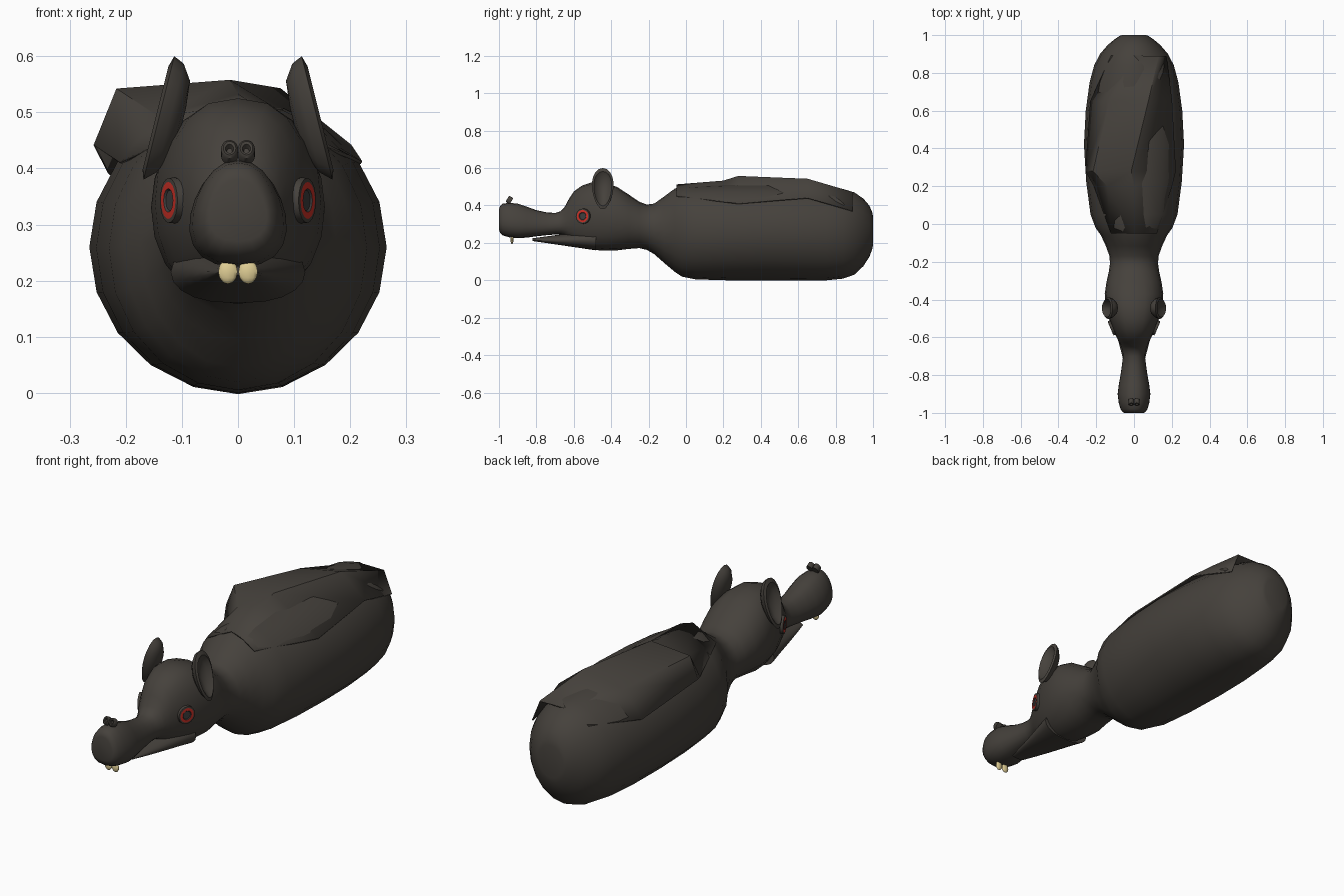
import bpy
import bmesh
from math import cos, sin, pi, radians
from mathutils import Vector, Matrix

if "Cube" in bpy.data.objects:
    bpy.data.objects.remove(bpy.data.objects["Cube"])


def material(name, colour):
    mat = bpy.data.materials.new(name)
    mat.use_nodes = True
    mat.diffuse_color = (*colour, 1)
    mat.node_tree.nodes["Principled BSDF"].inputs["Base Color"].default_value = (*colour, 1)
    return mat


FUR = material("dark brown grey", (.06, .053, .045))
RED = material("eye red", (.6, .03, .02))
PUPIL = material("pupil grey", (.05, .05, .05))
IVORY = material("tooth ivory", (.75, .62, .3))


def finish(name, bm, mats, angle=50):
    """Turn a bmesh into a smooth-shaded object."""
    bmesh.ops.recalc_face_normals(bm, faces=bm.faces)
    mesh = bpy.data.meshes.new(name)
    bm.to_mesh(mesh)
    bm.free()
    for mat in mats:
        mesh.materials.append(mat)
    mesh.shade_smooth()
    mesh.set_sharp_from_angle(angle=radians(angle))
    obj = bpy.data.objects.new(name, mesh)
    bpy.context.scene.collection.objects.link(obj)
    return obj


def loft(rings, closed=True):
    """Skin a row of rings with quads; closed rings also get end caps."""
    bm = bmesh.new()
    rows = [[bm.verts.new(point) for point in ring] for ring in rings]
    count = len(rows[0])
    for a, b in zip(rows, rows[1:]):
        for i in range(count if closed else count - 1):
            j = (i + 1) % count
            bm.faces.new((a[i], a[j], b[j], b[i]))
    if closed:
        bm.faces.new(rows[0])
        bm.faces.new(rows[-1])
    return bm


def circle(sides=20):
    """Cosine and sine pairs around a unit circle."""
    angles = [2 * pi * i / sides for i in range(sides)]
    return [(cos(a), sin(a)) for a in angles]


def clamp(value, low, high):
    return max(low, min(high, value))


def section(y, width, low, high):
    """Cross-section, boxier on the head and wider below on the snout."""
    power = clamp(y + 1.2, .8, 1)
    egg = clamp(-y - .55, 0, .2)
    middle, half = (low + high) / 2, (high - low) / 2
    ring = []
    for c, s in circle():
        x = width * abs(c) ** power * (1 - egg * s)
        ring.append((x if c > 0 else -x, y, middle + half * s))
    return ring


def smooth_path(points):
    """Add a smoothly curved midpoint between each pair of stations."""
    pts = [Vector(p) for p in points]
    result = []
    for i, (a, b) in enumerate(zip(pts, pts[1:])):
        before, after = pts[max(i - 1, 0)], pts[min(i + 2, len(pts) - 1)]
        result += [a, (a + b) * .5 + (a + b - before - after) / 16]
    return result + [pts[-1]]


# Body, neck, head and snout: y, half width, bottom, top
STATIONS = [
    (-1, .05, .27, .38),
    (-.98, .07, .24, .41),
    (-.9, .085, .225, .41),
    (-.8, .07, .235, .375),
    (-.7, .058, .245, .36),
    (-.65, .068, .24, .39),
    (-.6, .092, .2, .475),
    (-.5, .133, .163, .525),
    (-.37, .155, .16, .5),
    (-.25, .133, .172, .42),
    (-.17, .13, .14, .41),
    (-.06, .175, .045, .49),
    (.05, .23, .005, .51),
    (.42, .265, 0, .52),
    (.75, .235, 0, .5),
    (.9, .18, .03, .47),
    (.98, .1, .125, .4),
    (1, .065, .19, .34),
]
finish("body_and_head", loft([section(*s) for s in smooth_path(STATIONS)]), [FUR])

# Lower jaw, leaving a thin open mouth beneath the snout
jaw_tip = Vector((-.82, .03, .21, .225))
jaw_root = Vector((-.48, .12, .16, .27))
finish("lower_jaw", loft([section(*jaw_tip.lerp(jaw_root, i / 5)) for i in range(6)]), [FUR])

# Ragged hide over the back, with a lifted flap on the right flank
HIDE = {
    -.05: ((-.12, .45), (0, .51), (.06, .49), (.12, .45)),
    .2: ((-.21, .41), (-.14, .49), (0, .53), (.2, .42)),
    .28: ((-.255, .44), (-.215, .54), (-.015, .555), (.22, .41)),
    .65: ((-.23, .39), (-.13, .5), (.075, .54), (.2, .44)),
    .89: ((-.12, .42), (0, .47), (.13, .47), (.17, .37)),
}
hide_rows = [[(x, y, z) for x, z in row] for y, row in HIDE.items()]
hide = finish("back_hide", loft(hide_rows, closed=False), [FUR], 40)
thickness = hide.modifiers.new("Thickness", "SOLIDIFY")
thickness.thickness = .006
thickness.offset = 0


def ear_ring(side, scale, depth):
    """One ring of the cupped ear; depth pushes it towards the head."""
    ring = []
    for c, s in circle():
        up = .11 * s * scale
        across = (.057 + .1 * up) * c * scale
        ring.append((side * (.147 - .25 * up - depth), -.445 + across, .49 + up))
    return ring


def disc_ring(centre, u, v, radius, lift):
    """A circle around a centre, raised along the normal of u and v."""
    return [centre + (u * c + v * s) * radius + u.cross(v) * lift for c, s in circle()]


UP = Vector((0, 0, 1))
EAR = [(.15, .05), (.6, .045), (.88, .026), (1, .006), (.84, 0), (.6, .02), (.15, .03)]
EYE = [(.042, -.02), (.04, .007), (.033, .008), (.021, .008), (.018, .005)]
NOSTRIL = [(.019, -.025), (.019, .003), (.014, .008), (.009, .006), (.006, -.006)]

# Ears, eyes, nostrils and teeth on both sides
for side, label in ((1, "left"), (-1, "right")):
    finish(label + "_ear", loft([ear_ring(side, *ring) for ring in EAR]), [FUR])

    # Eye: dark lid, red iris and grey pupil, coloured by distance from the centre
    outward = Vector((side * .92, -.39, 0)).normalized()
    centre = Vector((side * .117, -.55, .343))
    bm = loft([disc_ring(centre, UP.cross(outward), UP, *ring) for ring in EYE])
    for face in bm.faces:
        reach = max((vert.co - centre).length for vert in face.verts)
        face.material_index = 0 if reach > .036 else 1 if reach > .025 else 2
    finish(label + "_eye", bm, [FUR, RED, PUPIL], 30)

    # Nostril: a raised rim around a small hollow
    tilted = Matrix.Rotation(radians(60), 3, "X") @ Vector((0, 1, 0))
    centre = Vector((side * .015, -.95, .433))
    rings = [disc_ring(centre, Vector((.8, 0, 0)), tilted, *ring) for ring in NOSTRIL]
    finish(label + "_nostril", loft(rings), [FUR])

    bm = bmesh.new()
    bmesh.ops.create_uvsphere(bm, u_segments=10, v_segments=6, radius=1)
    bmesh.ops.scale(bm, vec=(.018, .008, .022), verts=bm.verts)
    bmesh.ops.translate(bm, vec=(side * .018, -.93, .216), verts=bm.verts)
    finish(label + "_tooth", bm, [IVORY])
